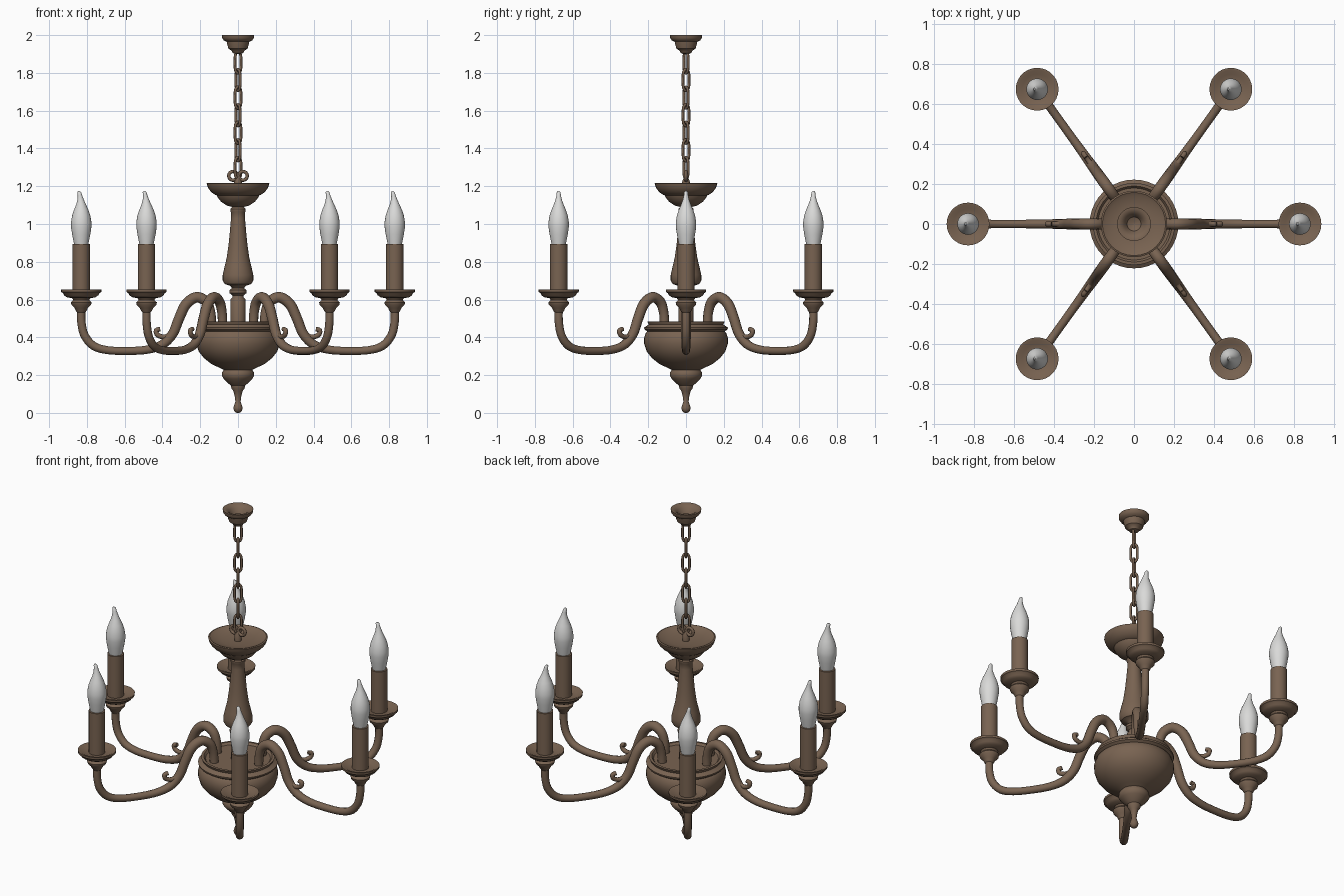
import bpy, bmesh, math
from mathutils import Vector, Matrix

if "Cube" in bpy.data.objects:
    bpy.data.objects.remove(bpy.data.objects["Cube"])

def material(name, rgb):
    m = bpy.data.materials.new(name)
    m.diffuse_color = (*rgb, 1)
    m.use_nodes = True
    m.node_tree.nodes["Principled BSDF"].inputs["Base Color"].default_value = m.diffuse_color
    return m

BRONZE = material("aged bronze", (0.19, 0.125, 0.083))
GLASS = material("frosted glass", (0.70, 0.70, 0.69))

def smooth_path(pts, closed=False, steps=5):
    """Catmull-Rom interpolation through tuples of any size."""
    n, out = len(pts), []
    for i in range(n if closed else n - 1):
        if closed:
            a, b, c, d = (pts[(i + k) % n] for k in (-1, 0, 1, 2))
        else:
            a, b, c, d = (pts[min(max(i + k, 0), n - 1)] for k in (-1, 0, 1, 2))
        for s in range(steps):
            t = s / steps
            out.append(tuple(0.5 * (2*q + (r - p)*t + (2*p - 5*q + 4*r - w)*t*t
                                    + (3*q - p - 3*r + w)*t**3)
                             for p, q, r, w in zip(a, b, c, d)))
    if not closed:
        out.append(pts[-1])
    return out

def finish(bm, name, mat, angle=40):
    bmesh.ops.recalc_face_normals(bm, faces=bm.faces)
    for f in bm.faces:
        f.smooth = True
    for e in bm.edges:
        e.smooth = len(e.link_faces) == 2 and e.calc_face_angle(0) < math.radians(angle)
    me = bpy.data.meshes.new(name)
    bm.to_mesh(me)
    bm.free()
    me.materials.append(mat)
    return me

def skin(bm, rings, closed=False):
    n = len(rings[0])
    pairs = list(zip(rings, rings[1:])) + ([(rings[-1], rings[0])] if closed else [])
    for a, b in pairs:
        for i in range(n):
            bm.faces.new((a[i], a[(i+1) % n], b[(i+1) % n], b[i]))
    if not closed:
        bm.faces.new(rings[0])
        bm.faces.new(rings[-1])

def lathe(name, profile, mat, seg=32, bend=None):
    """Turned part from (radius, z) points."""
    bm = bmesh.new()
    rings = []
    for r, z in profile:
        dx = bend(z) if bend else 0
        rings.append([bm.verts.new((dx + r*math.cos(2*math.pi*i/seg),
                                    r*math.sin(2*math.pi*i/seg), z)) for i in range(seg)])
    skin(bm, rings)
    return finish(bm, name, mat)

def tube(name, pts, mat, closed=False, seg=12, steps=5):
    """Round tube along (x, z, radius) points lying in the XZ plane."""
    path = smooth_path(pts, closed, steps)
    bm, rings, n = bmesh.new(), [], len(path)
    for i, (x, z, r) in enumerate(path):
        a = path[(i-1) % n] if closed else path[max(i-1, 0)]
        b = path[(i+1) % n] if closed else path[min(i+1, n-1)]
        t = Vector((b[0]-a[0], 0, b[1]-a[1])).normalized()
        side = Vector((-t.z, 0, t.x))
        rings.append([bm.verts.new(Vector((x, 0, z)) + r*(math.cos(u)*side + math.sin(u)*Vector((0, 1, 0))))
                      for u in (2*math.pi*k/seg for k in range(seg))])
    skin(bm, rings, closed)
    return finish(bm, name, mat, 60)

def place(name, mesh, loc=(0, 0, 0), turn=0):
    ob = bpy.data.objects.new(name, mesh)
    ob.matrix_world = Matrix.Translation(loc) @ Matrix.Rotation(turn, 4, 'Z')
    bpy.context.collection.objects.link(ob)
    return ob

# Central bowl with finial
place("bowl", lathe("bowl", [
    (.008, 0), (.02, .01), (.025, .027), (.019, .045), (.014, .06), (.017, .085),
    (.024, .115), (.035, .13), (.037, .145), (.05, .155), (.075, .18), (.086, .197),
    (.084, .215), (.075, .228), (.10, .24), (.14, .258), (.18, .29), (.208, .325),
    (.221, .365), (.222, .395), (.212, .425), (.205, .432), (.22, .442), (.222, .452),
    (.205, .462), (.198, .468), (.205, .484), (.19, .485), (.18, .472), (.03, .472)], BRONZE, 40))

# Turned column
place("column", lathe("column", [
    (.04, .465), (.04, .60), (.03, .612), (.03, .622), (.046, .635), (.046, .65), (.032, .66),
    (.04, .672), (.07, .682), (.081, .70), (.081, .73), (.072, .77), (.06, .82), (.05, .89),
    (.043, .96), (.037, 1.03), (.036, 1.06), (.041, 1.068), (.041, 1.08), (.03, 1.09),
    (.03, 1.11)], BRONZE))

# Upper dish
place("upper_dish", lathe("upper_dish", [
    (.03, 1.09), (.06, 1.098), (.09, 1.118), (.107, 1.14), (.112, 1.152), (.122, 1.155),
    (.14, 1.168), (.155, 1.185), (.162, 1.20), (.166, 1.215), (.158, 1.218), (.14, 1.208),
    (.09, 1.198), (.03, 1.195)], BRONZE))

# Ceiling canopy, hollow at the top
place("canopy", lathe("canopy", [
    (.014, 1.90), (.028, 1.905), (.034, 1.918), (.05, 1.928), (.057, 1.95), (.06, 1.965),
    (.075, 1.972), (.084, 1.985), (.085, 2.0), (.072, 2.0), (.05, 1.985), (.035, 1.955),
    (.01, 1.945)], BRONZE))

# Chain: alternating oval links
w, h, t = .019, .053, .0075
link = tube("chain_link", [(w, -h*.5, t), (w, h*.5, t), (w*.7, h*.9, t), (0, h*1.08, t), (-w*.7, h*.9, t),
                           (-w, h*.5, t), (-w, -h*.5, t), (-w*.7, -h*.9, t), (0, -h*1.08, t),
                           (w*.7, -h*.9, t)], BRONZE, True, 8, 3)
for i in range(7):
    place(f"chain_link_{i+1}", link, (0, 0, 1.855 - i*.093),
          math.radians(35 if i % 2 == 0 else 125))

# Paired loops that hold the dish to the chain
loop = tube("hanger_loop", [(.023*math.cos(a), .023*math.sin(a), .009)
                            for a in (k*math.pi/4 for k in range(8))], BRONZE, True, 8, 3)
for s in (-1, 1):
    place("hanger_loop", loop, (s*.026, 0, 1.255))
place("hanger_post", lathe("hanger_post", [(.02, 1.19), (.02, 1.225), (.01, 1.25)], BRONZE, 12))

# Arm parts, drawn along +x
arm = tube("arm", [
    (.83, .55, .022), (.829, .48, .022), (.812, .41, .022), (.765, .355, .022), (.69, .332, .021),
    (.58, .328, .021), (.48, .335, .022), (.40, .362, .024), (.345, .42, .026), (.312, .50, .027),
    (.275, .575, .028), (.22, .612, .028), (.168, .588, .027), (.145, .53, .025), (.14, .46, .025)], BRONZE)
scroll = tube("scroll", [
    (.30, .50, .014), (.325, .455, .016), (.352, .418, .015), (.39, .402, .013), (.425, .412, .013),
    (.433, .436, .013), (.412, .444, .012)], BRONZE, False, 10, 4)
pan = lathe("drip_pan", [
    (.02, .53), (.028, .54), (.035, .555), (.052, .572), (.055, .585), (.042, .597), (.048, .607),
    (.075, .612), (.09, .622), (.096, .634), (.106, .64), (.107, .653), (.095, .652), (.075, .64),
    (.03, .637)], BRONZE, 28)
sleeve = lathe("candle_sleeve", [(.046, .63), (.046, .893), (.034, .895)], BRONZE, 24)
bulb = lathe("flame_bulb", [
    (.036, .885), (.04, .905), (.048, .945), (.054, .985), (.054, 1.01), (.048, 1.045),
    (.038, 1.075), (.026, 1.103), (.017, 1.128), (.012, 1.15), (.010, 1.168), (.004, 1.175)],
    GLASS, 24, lambda z: -.012*max(0, (z - 1.08)/.095)**2)

# Six arms: two on the x axis, four at the diagonals
for i, deg in enumerate((0, 54.3, 125.7, 180, 234.3, 305.7), 1):
    a = math.radians(deg)
    place(f"arm_{i}", arm, turn=a)
    place(f"scroll_{i}", scroll, turn=a)
    spot = (.83*math.cos(a), .83*math.sin(a), 0)
    for part, mesh in (("drip_pan", pan), ("candle_sleeve", sleeve), ("flame_bulb", bulb)):
        place(f"{part}_{i}", mesh, spot)
